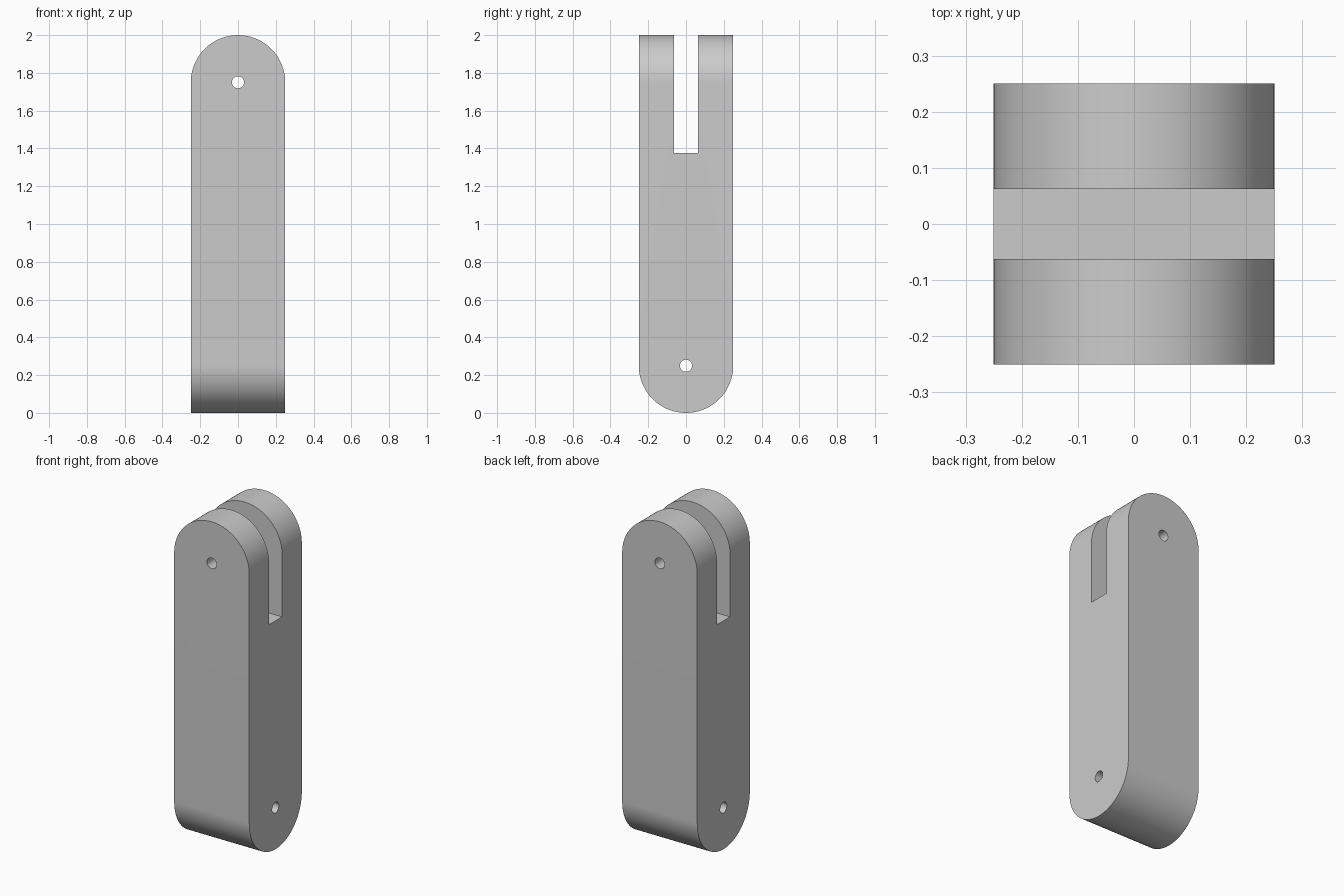
import bpy, bmesh
from math import sin, cos, pi, radians
from mathutils import Vector

if "Cube" in bpy.data.objects:
    bpy.data.objects.remove(bpy.data.objects["Cube"])

R = 0.25          # half width and end radius
H = 2.0           # full height
SLOT = 0.0625     # half width of the fork slot
SLOT_Z = 1.375    # floor of the slot
PIN = 0.032       # pin hole radius


def arc(cz, r, a0, a1, n):
    return [(r * cos(a0 + (a1 - a0) * i / n), cz + r * sin(a0 + (a1 - a0) * i / n))
            for i in range(n + 1)]


def extrude(name, profile, axis):
    """Extrude a (side, z) profile symmetrically along x or y."""
    def place(s, z, d):
        return (d, s, z) if axis == 'x' else (s, d, z)
    bm = bmesh.new()
    face = bm.faces.new([bm.verts.new(place(s, z, -0.4)) for s, z in profile])
    out = bmesh.ops.extrude_face_region(bm, geom=[face])
    verts = [v for v in out['geom'] if isinstance(v, bmesh.types.BMVert)]
    bmesh.ops.translate(bm, verts=verts, vec=Vector(place(0, 0, 0.8)))
    bmesh.ops.recalc_face_normals(bm, faces=bm.faces)
    mesh = bpy.data.meshes.new(name)
    bm.to_mesh(mesh)
    bm.free()
    obj = bpy.data.objects.new(name, mesh)
    bpy.context.collection.objects.link(obj)
    return obj


def cut(target, cutter, operation):
    cutter.hide_render = True
    mod = target.modifiers.new(cutter.name, 'BOOLEAN')
    mod.operation, mod.solver, mod.object = operation, 'EXACT', cutter
    bpy.context.view_layer.objects.active = target
    bpy.ops.object.modifier_apply(modifier=mod.name)
    bpy.data.objects.remove(cutter)


# Front outline: straight sides with a round top
link = extrude("fork_link", [(-R, -0.1), (R, -0.1)] + arc(H - R, R, 0, pi, 64), 'y')

# Side outline: round bottom and open slot at the top
side = arc(R, R, pi, 2 * pi, 64) + [
    (R, H + 0.1), (SLOT, H + 0.1), (SLOT, SLOT_Z),
    (-SLOT, SLOT_Z), (-SLOT, H + 0.1), (-R, H + 0.1)]
cut(link, extrude("side_outline", side, 'x'), 'INTERSECT')

# Pin holes through the fork and the lower eye
for axis, z in (('y', H - R), ('x', R)):
    cut(link, extrude("pin_hole", arc(z, PIN, 0, 2 * pi, 32)[:-1], axis), 'DIFFERENCE')

# Smooth rounds with crisp edges
bpy.ops.object.select_all(action='DESELECT')
link.select_set(True)
bpy.context.view_layer.objects.active = link
bpy.ops.object.shade_smooth_by_angle(angle=radians(30))
